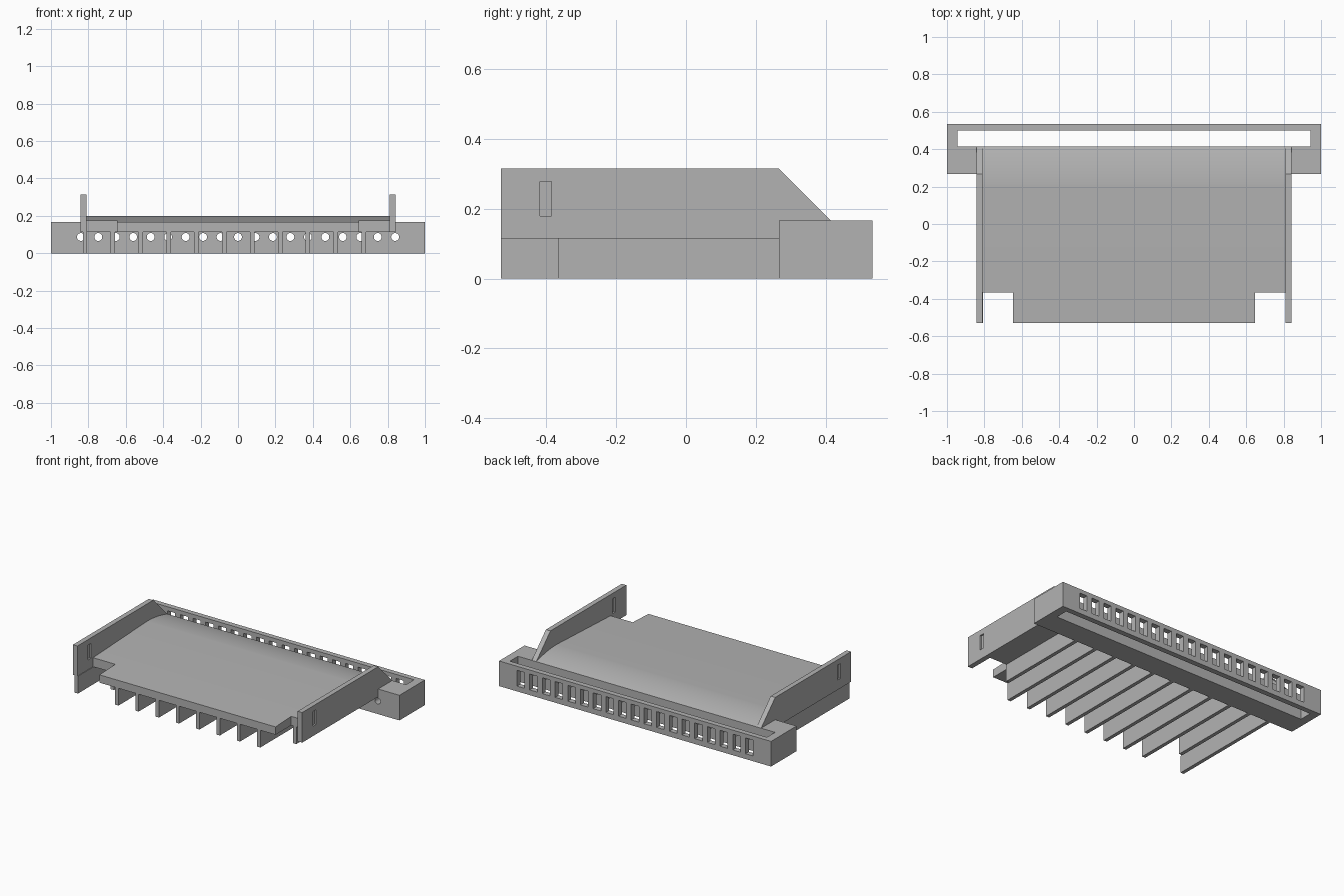
import bpy
import bmesh
from mathutils import Matrix, Vector

old = bpy.data.objects.get("Cube")
if old:
    bpy.data.objects.remove(old, do_unlink=True)

# One grey plastic for everything
grey = bpy.data.materials.new("plain grey")
grey.use_nodes = True
grey.diffuse_color = (0.45, 0.45, 0.45, 1)
grey.node_tree.nodes["Principled BSDF"].inputs["Base Color"].default_value = grey.diffuse_color

# Main levels and depths
FRONT, NOTCH, WALL, SLOT, BACK = -0.53, -0.365, 0.267, 0.415, 0.535
UNDER, TOP, CREST, PLATE_TOP = 0.115, 0.167, 0.2, 0.315


def finish(name, bm):
    bmesh.ops.recalc_face_normals(bm, faces=bm.faces)
    mesh = bpy.data.meshes.new(name)
    bm.to_mesh(mesh)
    bm.free()
    mesh.materials.append(grey)
    obj = bpy.data.objects.new(name, mesh)
    bpy.context.collection.objects.link(obj)
    return obj


def add_box(bm, x, y, z):
    low, high = Vector((x[0], y[0], z[0])), Vector((x[1], y[1], z[1]))
    place = Matrix.Translation((low + high) / 2) @ Matrix.Diagonal((*(high - low), 1))
    bmesh.ops.create_cube(bm, size=1, matrix=place)


def box(name, x, y, z):
    bm = bmesh.new()
    add_box(bm, x, y, z)
    return finish(name, bm)


def extrude_x(name, profile, x0, x1):
    """Extrude a (y, z) profile along x."""
    bm = bmesh.new()
    face = bm.faces.new([bm.verts.new((x0, y, z)) for y, z in profile])
    result = bmesh.ops.extrude_face_region(bm, geom=[face])
    moved = [v for v in result["geom"] if isinstance(v, bmesh.types.BMVert)]
    bmesh.ops.translate(bm, verts=moved, vec=(x1 - x0, 0, 0))
    return finish(name, bm)


def cut(obj, cutter):
    mod = obj.modifiers.new("cut", "BOOLEAN")
    mod.operation, mod.solver, mod.object = "DIFFERENCE", "EXACT", cutter
    cutter.hide_render = True
    bpy.context.view_layer.objects.active = obj
    bpy.ops.object.modifier_apply(modifier=mod.name)
    bpy.data.objects.remove(cutter, do_unlink=True)


# Rear housing with a long open slot
housing = box("rear_housing", (-1, 1), (WALL, BACK), (0, TOP))
cut(housing, box("slot_cutter", (-0.945, 0.945), (SLOT, 0.5), (-0.1, 0.3)))

# Row of round holes in the front wall and windows in the back wall
hole_x = [-0.84 + 1.68 * i / 18 for i in range(19)]
round_holes, windows = bmesh.new(), bmesh.new()
for x in hole_x:
    place = Matrix.Translation((x, 0.34, 0.087)) @ Matrix.Rotation(1.570796, 4, "X")
    bmesh.ops.create_cone(round_holes, cap_ends=True, segments=24, radius1=0.021,
                          radius2=0.021, depth=0.2, matrix=place)
    add_box(windows, (x - 0.028, x + 0.028), (0.47, 0.6), (0.035, 0.14))
cut(housing, finish("hole_cutter", round_holes))
cut(housing, finish("window_cutter", windows))

# Deck: gentle ramp, then a rounded fall to the slot
fall = [(0.2 + (SLOT - 0.2) * i / 12, CREST - (CREST - TOP) * (i / 12) ** 2)
        for i in range(13)]
deck = extrude_x("deck", [(FRONT, UNDER), (FRONT, TOP)] + fall
                 + [(WALL, TOP), (WALL, UNDER)], -0.81, 0.81)
for side in (-1, 1):
    xs = sorted((side * 0.647, side * 0.9))
    cut(deck, box("notch_cutter", xs, (FRONT - 0.1, NOTCH), (0, 0.4)))

# Side plates with a shallow recess on each face
plate = [(FRONT, UNDER), (FRONT, PLATE_TOP), (WALL, PLATE_TOP), (SLOT, TOP),
         (WALL, TOP), (WALL, UNDER)]
for side, name in ((1, "left_plate"), (-1, "right_plate")):
    obj = extrude_x(name, plate, side * 0.81, side * 0.843)
    for x in (0.81, 0.843):
        xs = (side * x - 0.011, side * x + 0.011)
        cut(obj, box("recess_cutter", xs, (-0.418, -0.385), (0.18, 0.278)))

# Ribs under the deck; those behind a notch are shorter
for i in range(11):
    x = -0.818 + 0.149 * i
    start = NOTCH if 0.6 < abs(x) < 0.75 else FRONT
    box(f"rib_{i + 1}", (x - 0.012, x + 0.012), (start, WALL), (0, UNDER))

# Smooth only the curved parts
bpy.ops.object.select_all(action="DESELECT")
for obj in (deck, housing):
    obj.select_set(True)
bpy.context.view_layer.objects.active = deck
bpy.ops.object.shade_smooth_by_angle(angle=0.4)
bpy.ops.object.select_all(action="DESELECT")
